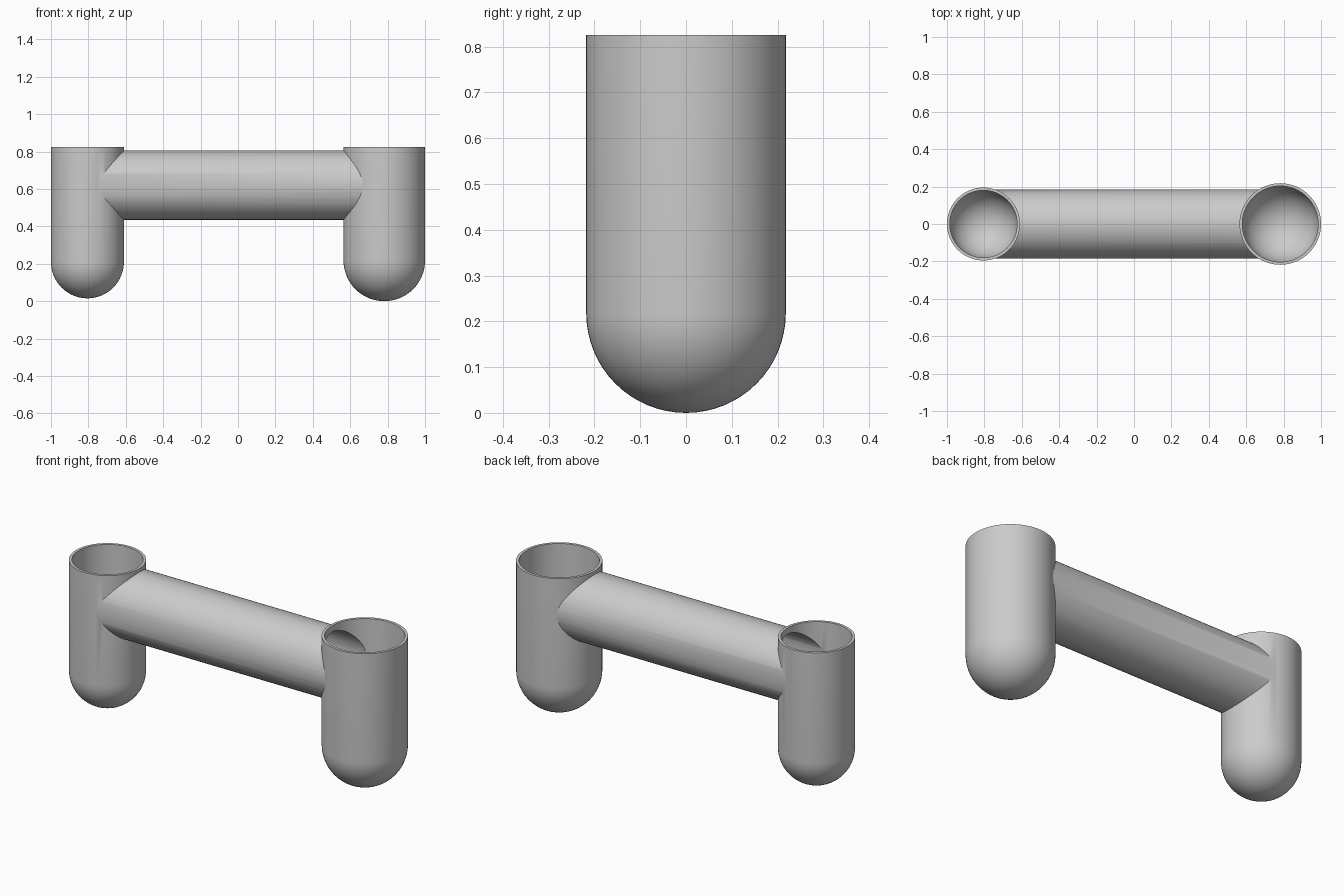
import bpy, bmesh, math
from mathutils import Matrix

if "Cube" in bpy.data.objects:
    bpy.data.objects.remove(bpy.data.objects["Cube"])

SEG = 64
TOP = 0.825
grey = bpy.data.materials.new("light grey")
grey.diffuse_color = (0.6, 0.6, 0.6, 1)
grey.use_nodes = True
grey.node_tree.nodes["Principled BSDF"].inputs["Base Color"].default_value = grey.diffuse_color


def finish(bm, name):
    bmesh.ops.recalc_face_normals(bm, faces=bm.faces)
    me = bpy.data.meshes.new(name)
    bm.to_mesh(me)
    bm.free()
    me.materials.append(grey)
    ob = bpy.data.objects.new(name, me)
    bpy.context.collection.objects.link(ob)
    return ob


def capsule(name, x, r, zc, top):
    """Round-bottomed solid cylinder, closed flat at the top."""
    bm = bmesh.new()
    n = 16
    rings = [(r * math.sin(i / n * math.pi / 2), zc - r * math.cos(i / n * math.pi / 2))
             for i in range(1, n + 1)] + [(r, top)]
    loops = [[bm.verts.new((x + rr * math.cos(2 * math.pi * k / SEG),
                            rr * math.sin(2 * math.pi * k / SEG), z)) for k in range(SEG)]
             for rr, z in rings]
    tip = bm.verts.new((x, 0, zc - r))
    for k in range(SEG):
        j = (k + 1) % SEG
        bm.faces.new((tip, loops[0][j], loops[0][k]))
        for a, b in zip(loops, loops[1:]):
            bm.faces.new((a[k], a[j], b[j], b[k]))
    bm.faces.new(loops[-1])
    return finish(bm, name)


def rod(name, x0, x1, r, z):
    """Solid horizontal cylinder along x."""
    bm = bmesh.new()
    m = Matrix.Translation(((x0 + x1) / 2, 0, z)) @ Matrix.Rotation(math.pi / 2, 4, 'Y')
    bmesh.ops.create_cone(bm, cap_ends=True, segments=SEG, radius1=r, radius2=r,
                          depth=x1 - x0, matrix=m)
    return finish(bm, name)


def combine(target, other, op):
    mod = target.modifiers.new(op.lower(), 'BOOLEAN')
    mod.operation, mod.solver, mod.object = op, 'EXACT', other
    bpy.context.view_layer.objects.active = target
    bpy.ops.object.modifier_apply(modifier=mod.name)
    bpy.data.objects.remove(other)


# centre x, outer radius, dome centre height of the two vessels
L = (-0.805, 0.195, 0.21)
R = (0.782, 0.218, 0.218)
PIPE_Z, PIPE_R, WALL = 0.62, 0.185, 0.015

# outer skin: two vessels joined by the cross pipe
body = capsule("connected_tubes", *L, TOP)
combine(body, capsule("right_vessel", *R, TOP), 'UNION')
combine(body, rod("cross_pipe", L[0], R[0], PIPE_R, PIPE_Z), 'UNION')

# hollow inside: open tops and a through bore
for x, r, zc in (L, R):
    combine(body, capsule("vessel_bore", x, r - WALL, zc, TOP + 0.1), 'DIFFERENCE')
combine(body, rod("pipe_bore", L[0], R[0], PIPE_R - WALL, PIPE_Z), 'DIFFERENCE')

# smooth shading with sharp rims and joints
bpy.ops.object.select_all(action='DESELECT')
body.select_set(True)
bpy.context.view_layer.objects.active = body
bpy.ops.object.shade_smooth_by_angle(angle=math.radians(30))
